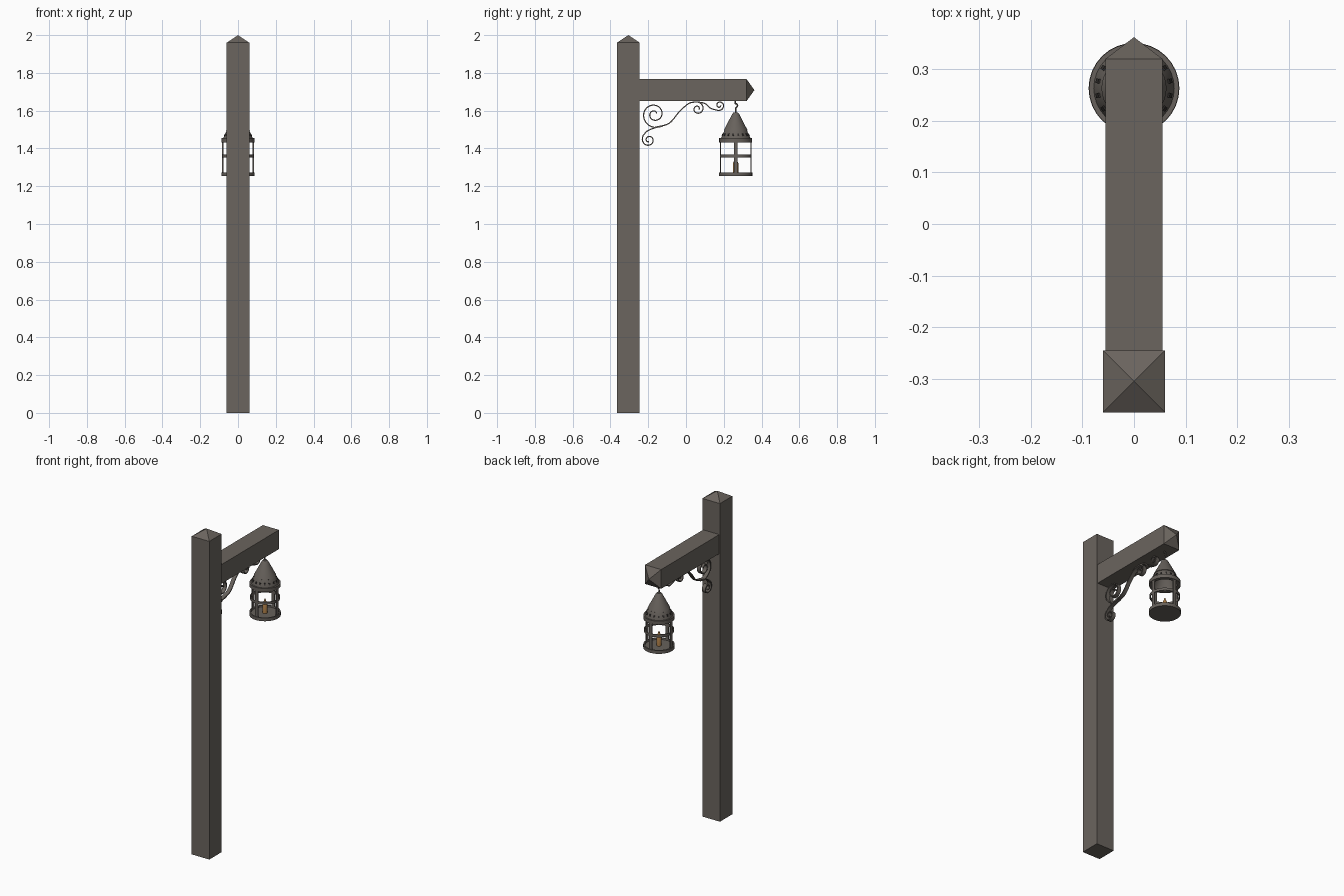
import bpy, bmesh, math
from mathutils import Vector

if "Cube" in bpy.data.objects:
    bpy.data.objects.remove(bpy.data.objects["Cube"])

def mat(name, c):
    m = bpy.data.materials.new(name)
    m.diffuse_color = (*c, 1)
    m.use_nodes = True
    m.node_tree.nodes["Principled BSDF"].inputs["Base Color"].default_value = m.diffuse_color
    return m

WOOD = mat("weathered_wood", (0.145, 0.128, 0.112))
IRON = mat("aged_iron", (0.135, 0.12, 0.106))
DARK = mat("dark_vents", (0.03, 0.027, 0.025))
WAX = mat("amber_candle", (0.40, 0.20, 0.06))
LY = 0.263  # lantern axis

def make(name, verts, faces, m, smooth=False):
    me = bpy.data.meshes.new(name)
    me.from_pydata(verts, [], faces)
    bm = bmesh.new()
    bm.from_mesh(me)
    bmesh.ops.recalc_face_normals(bm, faces=bm.faces)
    bm.to_mesh(me)
    bm.free()
    me.materials.append(m)
    ob = bpy.data.objects.new(name, me)
    bpy.context.collection.objects.link(ob)
    if smooth:
        bpy.ops.object.select_all(action='DESELECT')
        bpy.context.view_layer.objects.active = ob
        ob.select_set(True)
        bpy.ops.object.shade_smooth_by_angle(angle=math.radians(35))
    return ob

def pointed_beam(name, a, b, start, end, tip, place):
    """Square bar with a pyramid tip; place maps (u, v, length) to xyz."""
    cs = [(-a, -b), (a, -b), (a, b), (-a, b)]
    v = [place(x, y, start) for x, y in cs] + [place(x, y, end) for x, y in cs] + [place(0, 0, tip)]
    f = [(3, 2, 1, 0)]
    for i in range(4):
        j = (i + 1) % 4
        f += [(i, j, 4 + j, 4 + i), (4 + i, 4 + j, 8)]
    make(name, v, f, WOOD)

def lathe(name, prof, m, n=32, closed=True):
    """Revolve an (r, z) profile around the lantern axis."""
    k = len(prof)
    v = [(r * math.cos(t), LY + r * math.sin(t), z)
         for t in (2 * math.pi * i / n for i in range(n)) for r, z in prof]
    f = [(i * k + j, (i + 1) % n * k + j, (i + 1) % n * k + (j + 1) % k, i * k + (j + 1) % k)
         for i in range(n) for j in range(k if closed else k - 1)]
    if not closed:
        f += [tuple(i * k for i in range(n)), tuple(i * k + k - 1 for i in range(n))]
    return make(name, v, f, m, True)

def band(name, r0, r1, z0, z1):
    lathe(name, [(r0, z0), (r1, z0), (r1, z1), (r0, z1)], IRON)

def spiral(cy, cz, r0, r1, a0, a1, n=44):
    out = []
    for i in range(n + 1):
        t = i / n
        r = r0 + (r1 - r0) * t ** 0.8
        a = math.radians(a0 + (a1 - a0) * t)
        out.append((cy + r * math.cos(a), cz + r * math.sin(a)))
    return out

def smooth_path(p, n=8):
    """Catmull-Rom through the points."""
    p = [Vector(q) for q in p]
    p = [2 * p[0] - p[1]] + p + [2 * p[-1] - p[-2]]
    out = []
    for a, b, c, d in zip(p, p[1:], p[2:], p[3:]):
        for i in range(n):
            t = i / n
            out.append(0.5 * (2 * b + (c - a) * t + (2 * a - 5 * b + 4 * c - d) * t * t
                              + (3 * b - a - 3 * c + d) * t ** 3))
    return [tuple(q) for q in out]

def ribbon(name, pts, w=0.024, th=0.006):
    """Flat iron strip following a y-z path."""
    v, f, n = [], [], len(pts)
    for i, (y, z) in enumerate(pts):
        d = Vector(pts[min(i + 1, n - 1)]) - Vector(pts[max(i - 1, 0)])
        d.normalize()
        oy, oz = -d.y * th / 2, d.x * th / 2
        v += [(s * w / 2, y + k * oy, z + k * oz) for s, k in ((-1, -1), (1, -1), (1, 1), (-1, 1))]
    for i in range(n - 1):
        for j in range(4):
            f.append((4 * i + j, 4 * i + (j + 1) % 4, 4 * i + 4 + (j + 1) % 4, 4 * i + 4 + j))
    f += [(0, 1, 2, 3), tuple(4 * n - 4 + j for j in range(4))]
    make(name, v, f, IRON, True)

def box(name, r, ang, z0, z1, tang, rad, m, lean=0.0):
    """Plate standing at angle ang on radius r, leaning inward by lean."""
    v = []
    for z, l in ((z0, 0), (z1, -lean)):
        for a, b in ((-1, -1), (1, -1), (1, 1), (-1, 1)):
            R, T = r + l + a * rad / 2, b * tang / 2
            v.append((R * math.cos(ang) - T * math.sin(ang), LY + R * math.sin(ang) + T * math.cos(ang), z))
    f = [(0, 1, 2, 3), (4, 5, 6, 7)] + [(i, (i + 1) % 4, 4 + (i + 1) % 4, 4 + i) for i in range(4)]
    make(name, v, f, m)

# timber post and arm
pointed_beam("post", 0.06, 0.06, 0, 1.96, 2.0, lambda u, v, l: (u, v - 0.305, l))
pointed_beam("arm", 0.055, 0.059, -0.246, 0.32, 0.362, lambda u, v, l: (u, l, v + 1.709))

# scrolled iron bracket
big = spiral(-0.167, 1.581, 0.07, 0.012, -90, -700)
small = spiral(0.061, 1.61, 0.037, 0.008, 100, -390)
mid = smooth_path([big[0], (-0.09, 1.533), (-0.035, 1.595), (0.015, 1.638), small[0]])
ribbon("bracket_main_scroll", big[::-1] + mid[1:] + small)
low = spiral(-0.197, 1.445, 0.038, 0.009, 140, 640)
ribbon("bracket_lower_scroll", smooth_path([(-0.125, 1.517), (-0.165, 1.509), (-0.205, 1.492), low[0]]) + low)
end = spiral(0.177, 1.628, 0.029, 0.007, -120, 350)
ribbon("bracket_end_scroll", smooth_path([(0.055, 1.647), (0.1, 1.638), (0.13, 1.613), end[0]]) + end)

# hook between arm and lantern
cu = bpy.data.curves.new("hook", 'CURVE')
cu.dimensions = '3D'
cu.bevel_depth = 0.004
cu.bevel_resolution = 2
hp = [(LY, 1.575), (LY, 1.612), (LY + 0.009, 1.622), (LY + 0.008, 1.634),
      (LY - 0.002, 1.639), (LY - 0.003, 1.655)]
hp = smooth_path(hp, 5) + [hp[-1]]
sp = cu.splines.new('POLY')
sp.points.add(len(hp) - 1)
for q, (y, z) in zip(sp.points, hp):
    q.co = (0, y, z, 1)
cu.materials.append(IRON)
bpy.context.collection.objects.link(bpy.data.objects.new("hook", cu))

# lantern roof: hollow cone with a stepped seam and a cap
lathe("lantern_roof", [(0.078, 1.445), (0.078, 1.455), (0.06, 1.494), (0.063, 1.496), (0.018, 1.583),
                       (0.012, 1.59), (0.001, 1.592), (0.001, 1.575), (0.054, 1.488), (0.07, 1.445)], IRON)
band("roof_rim", 0.066, 0.087, 1.432, 1.454)
for i in range(16):
    box("roof_vent", 0.0735, math.tau * (i + 0.5) / 16, 1.467, 1.478, 0.009, 0.004, DARK, 0.005)

# cage
band("middle_ring", 0.078, 0.084, 1.353, 1.369)
lathe("lantern_base", [(0.001, 1.253), (0.088, 1.253), (0.088, 1.273), (0.08, 1.273),
                       (0.078, 1.265), (0.001, 1.265)], IRON, closed=False)
for i in range(4):
    box("cage_bar", 0.081, math.tau * i / 4, 1.262, 1.44, 0.02, 0.006, IRON)

# candle
lathe("candle", [(0.014, 1.262), (0.014, 1.322), (0.009, 1.332), (0.002, 1.352)], WAX, 16, False)
